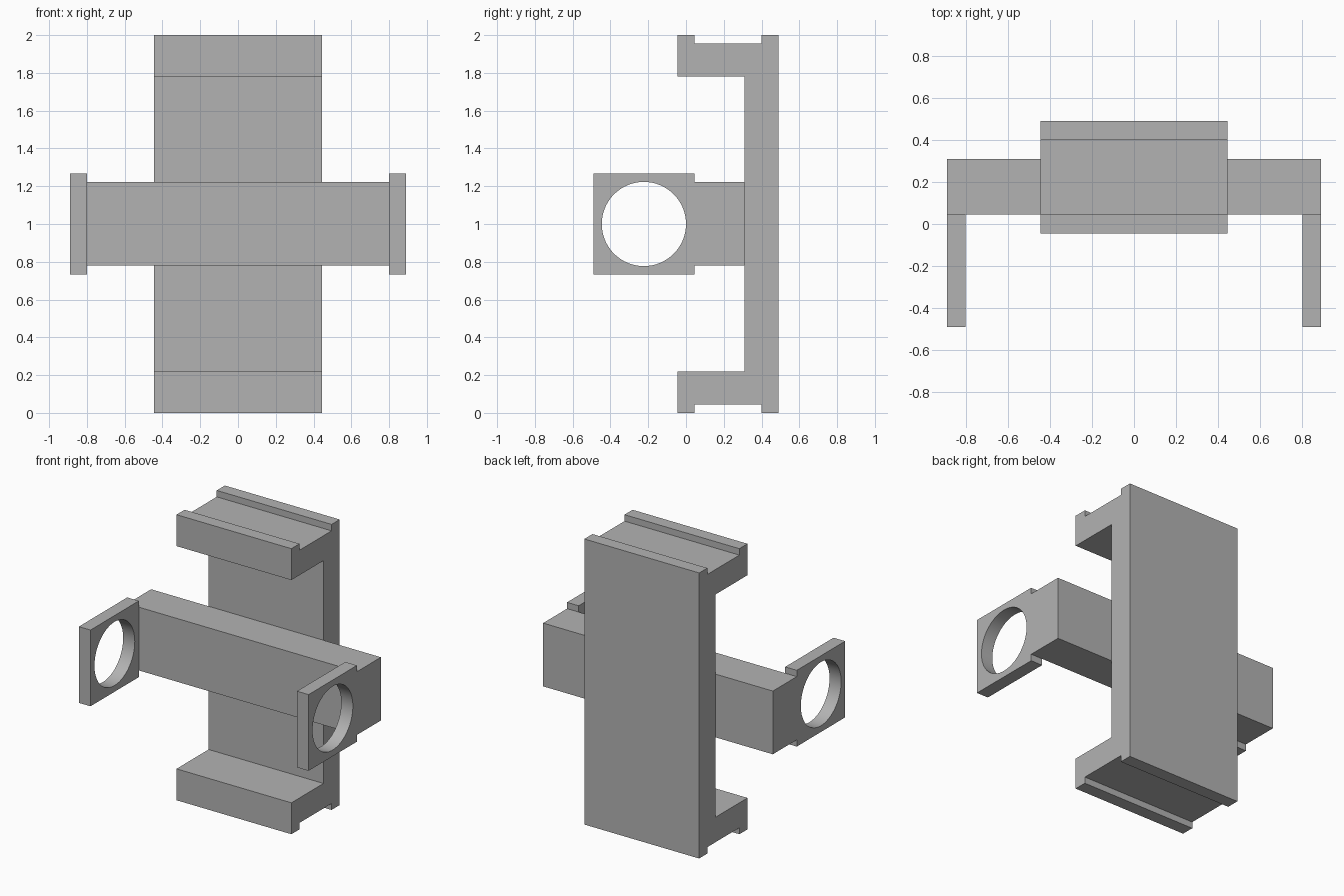
import bpy, bmesh, math
from mathutils import Vector

if "Cube" in bpy.data.objects:
    bpy.data.objects.remove(bpy.data.objects["Cube"], do_unlink=True)

# Single grey finish
grey = bpy.data.materials.new("plain_grey")
grey.use_nodes = True
colour = (0.45, 0.45, 0.45, 1)
grey.diffuse_color = colour
grey.node_tree.nodes["Principled BSDF"].inputs["Base Color"].default_value = colour


def extrude_outline(name, loops, x0, x1):
    """Fill closed (y, z) loops, inner ones being holes, and extrude along x."""
    bm = bmesh.new()
    edges = []
    for loop in loops:
        verts = [bm.verts.new((x0, y, z)) for y, z in loop]
        edges += [bm.edges.new((v, verts[i - 1])) for i, v in enumerate(verts)]
    if len(loops) == 1:
        bm.faces.new(bm.verts[:])
    else:
        bmesh.ops.triangle_fill(bm, edges=edges, use_beauty=True, use_dissolve=False,
                                normal=Vector((1, 0, 0)))
    result = bmesh.ops.extrude_face_region(bm, geom=bm.faces[:], use_keep_orig=True)
    moved = [g for g in result["geom"] if isinstance(g, bmesh.types.BMVert)]
    bmesh.ops.translate(bm, verts=moved, vec=(x1 - x0, 0, 0))
    bmesh.ops.recalc_face_normals(bm, faces=bm.faces[:])
    mesh = bpy.data.meshes.new(name)
    bm.to_mesh(mesh)
    bm.free()
    mesh.materials.append(grey)
    obj = bpy.data.objects.new(name, mesh)
    bpy.context.collection.objects.link(obj)
    return obj


def rectangle(y0, y1, z0, z1):
    return [(y0, z0), (y1, z0), (y1, z1), (y0, z1)]


# C-shaped upright with a groove across its top and bottom
lower = [(0.31, 0.22), (-0.045, 0.22), (-0.045, 0), (0.045, 0),
         (0.045, 0.045), (0.40, 0.045), (0.40, 0), (0.49, 0)]
upper = [(y, 2 - z) for y, z in reversed(lower)]
extrude_outline("upright_bracket", [lower + upper], -0.445, 0.445)

# Crossbar in front of the upright
extrude_outline("crossbar", [rectangle(0.045, 0.31, 0.78, 1.223)], -0.89, 0.89)

# Square end plates, each with a round hole
hole = [(-0.223 + 0.223 * math.cos(math.tau * i / 64),
         1 + 0.223 * math.sin(math.tau * i / 64)) for i in range(64)]
plate = rectangle(-0.49, 0.045, 0.733, 1.267)
for name, x0, x1 in (("right_ring_plate", -0.89, -0.80), ("left_ring_plate", 0.80, 0.89)):
    obj = extrude_outline(name, [plate, hole], x0, x1)
    bpy.ops.object.select_all(action="DESELECT")
    obj.select_set(True)
    bpy.context.view_layer.objects.active = obj
    bpy.ops.object.shade_smooth_by_angle(angle=math.radians(30))
